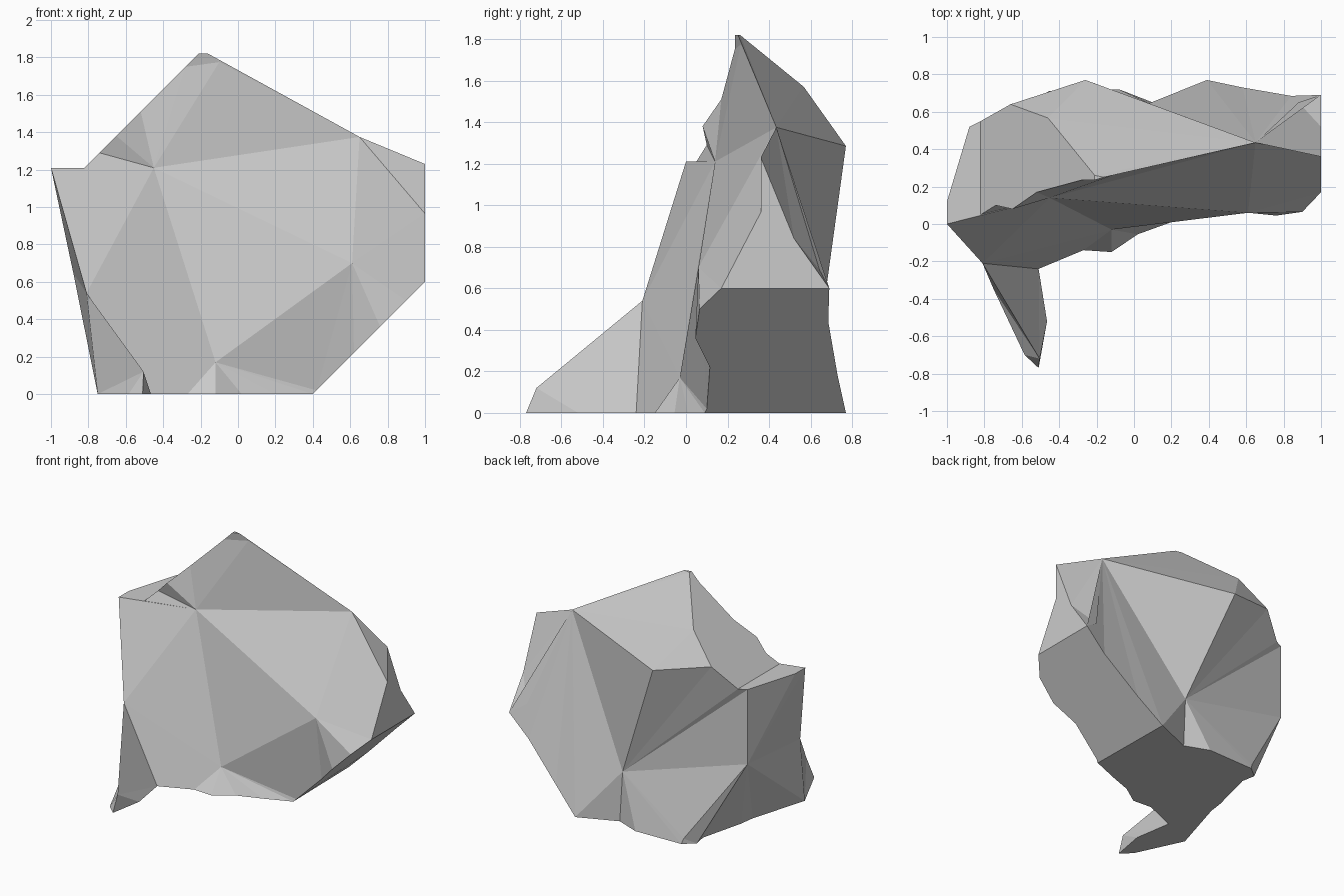
import bpy, bmesh

if "Cube" in bpy.data.objects:
    bpy.data.objects.remove(bpy.data.objects["Cube"])

bm = bmesh.new()


def outline(points, place):
    """Vertices for a flat 2D outline, mapped into space by place(a, b)."""
    return [bm.verts.new(place(a, b)) for a, b in points]


def point(x, y, z):
    return bm.verts.new((x, y, z))


def fan(hub, *rim):
    """Facets from a hub point to a chain of rim points."""
    for a, b in zip(rim, rim[1:]):
        bm.faces.new((hub, a, b))


# Flat base (z = 0), counter-clockwise from the toe
base = outline([
    (-.51, -.77), (-.465, -.52), (-.51, -.24), (-.27, -.14), (-.12, -.15),
    (.02, -.055), (.2, .01), (.4, .09), (.39, .77), (.1, .65), (-.08, .72),
    (-.457, .71), (-.54, .64), (-.52, .54), (-.605, .2), (-.62, .087),
    (-.75, -.35), (-.585, -.7)], lambda x, y: (x, y, 0))

# Flat ledge at upper left (z = 1.21)
ledge = outline([(-1, 0), (-.82, .05), (-.82, .55), (-.88, .52), (-1, .12)],
                lambda x, y: (x, y, 1.21))

# 45 degree cut rising from the ledge to the peak: front edge, then back edge
slope = outline([(-.74, .10), (-.65, .08), (-.52, .17), (-.28, .235),
                 (-.21, .235), (-.21, .26), (-.46, .567), (-.66, .64)],
                lambda x, y: (x, y, x + 2.03))

# 45 degree undercut at lower right: front edge, then back edge
cut = outline([(.1, .02), (.115, .22), (.045, .36), (.065, .5), (.17, .6),
               (.69, .6), (.685, .44), (.73, .18)],
              lambda y, z: (z + .4, y, z))

# Flat right end (x = 1), upper corners
end = outline([(.52, .84), (.36, 1.23), (.36, .965)], lambda y, z: (1, y, z))

# Free corners
peak = point(-.16, .25, 1.82)
shoulder = point(-.10, .265, 1.775)
brow = point(-.45, .14, 1.21)
cheek = point(.61, .06, .70)
chin = point(-.12, -.03, .17)
side = point(-.81, -.21, .54)
toe = point(-.505, -.72, .12)
crest = point(.65, .435, 1.375)
back_top = point(-.26, .77, 1.285)
back_low = point(.08, .645, .38)
back_left = point(-.88, .52, .645)
back_foot = point(-.47, .70, .04)
back_right = point(.88, .65, .68)

# Flat cut faces
bm.faces.new(base)
bm.faces.new(ledge)
bm.faces.new([ledge[1]] + slope + [ledge[2]])
bm.faces.new([base[7]] + cut + [base[8]])
bm.faces.new(end + cut[4:6])
bm.faces.new((slope[4], peak, slope[5]))
bm.faces.new((slope[3], shoulder, peak, slope[4]))

# Front facets
fan(brow, chin, side, ledge[0], ledge[1], *slope[:4], shoulder, crest, cheek, chin)
fan(cheek, crest, end[2], *reversed(cut[:5]), chin)
fan(chin, cut[0], *reversed(base[2:8]), side)

# Protruding toe
fan(toe, side, base[2], base[1], base[0], base[17], base[16], side)

# Top, right and back facets
fan(crest, shoulder, peak, slope[5], slope[6], back_top, back_low, base[8],
    cut[7], cut[6], cut[5], back_right, *end)
bm.faces.new((back_right, end[0], cut[5]))
bm.faces.new((back_top, slope[6], slope[7]))
fan(back_low, back_top, slope[7], ledge[2], ledge[3], back_left, back_foot,
    base[11], base[10], base[9], base[8])

# Left facets
fan(back_left, ledge[3], ledge[4], ledge[0], side, *reversed(base[12:17]), back_foot)
bm.faces.new((back_foot, base[12], base[11]))

bmesh.ops.recalc_face_normals(bm, faces=bm.faces[:])
mesh = bpy.data.meshes.new("rock")
bm.to_mesh(mesh)
bm.free()
rock = bpy.data.objects.new("rock", mesh)
bpy.context.collection.objects.link(rock)
